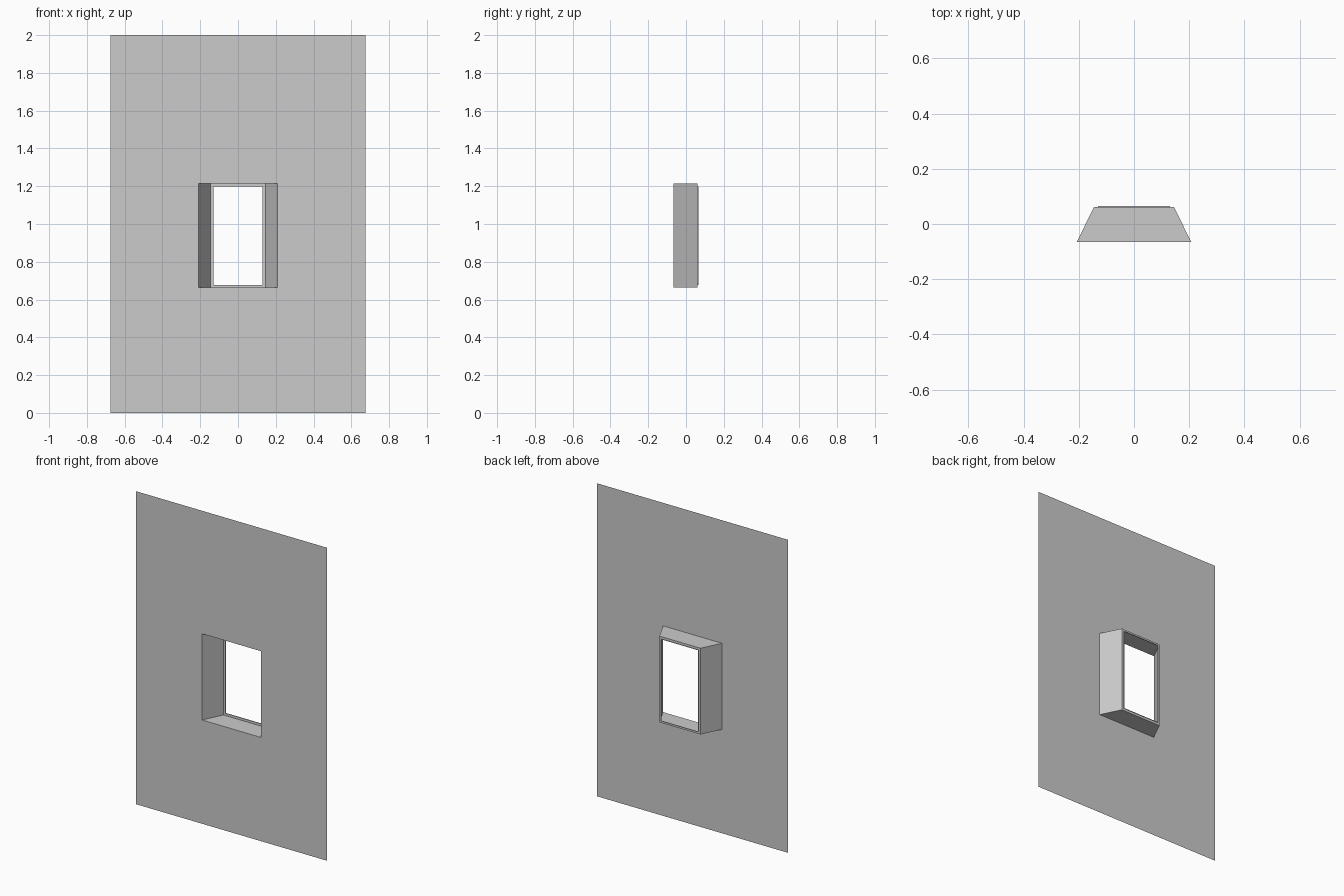
import bpy, bmesh

if "Cube" in bpy.data.objects:
    bpy.data.objects.remove(bpy.data.objects["Cube"])

def ring(bm, hx, z0, z1, y):
    """Rectangle of vertices facing the front at depth y."""
    return [bm.verts.new(p) for p in
            ((-hx, y, z0), (hx, y, z0), (hx, y, z1), (-hx, y, z1))]

def sleeve(name, rings):
    """Bridge successive rectangles into an open, flat-faced sheet."""
    bm = bmesh.new()
    loops = [ring(bm, *r) for r in rings]
    for a, b in zip(loops, loops[1:]):
        for i in range(4):
            j = (i + 1) % 4
            bm.faces.new((a[i], a[j], b[j], b[i]))
    mesh = bpy.data.meshes.new(name)
    bm.to_mesh(mesh)
    bm.free()
    obj = bpy.data.objects.new(name, mesh)
    bpy.context.collection.objects.link(obj)
    return obj

FRONT, RIM, BACK = -0.066, 0.061, 0.066
BOTTOM, TOP = 0.663, 1.214

# Thin wall sheet with a rectangular opening
sleeve("wall_panel", [(0.676, 0, 2, FRONT), (0.208, BOTTOM, TOP, FRONT)])

# Splayed reveal narrowing towards the back
sleeve("window_reveal", [(0.208, BOTTOM, TOP, FRONT), (0.145, BOTTOM, TOP, RIM)])

# Narrow rim and short lip around the hole
sleeve("window_rim", [(0.145, BOTTOM, TOP, RIM), (0.13, 0.678, 1.199, RIM),
                      (0.13, 0.678, 1.199, BACK)])
